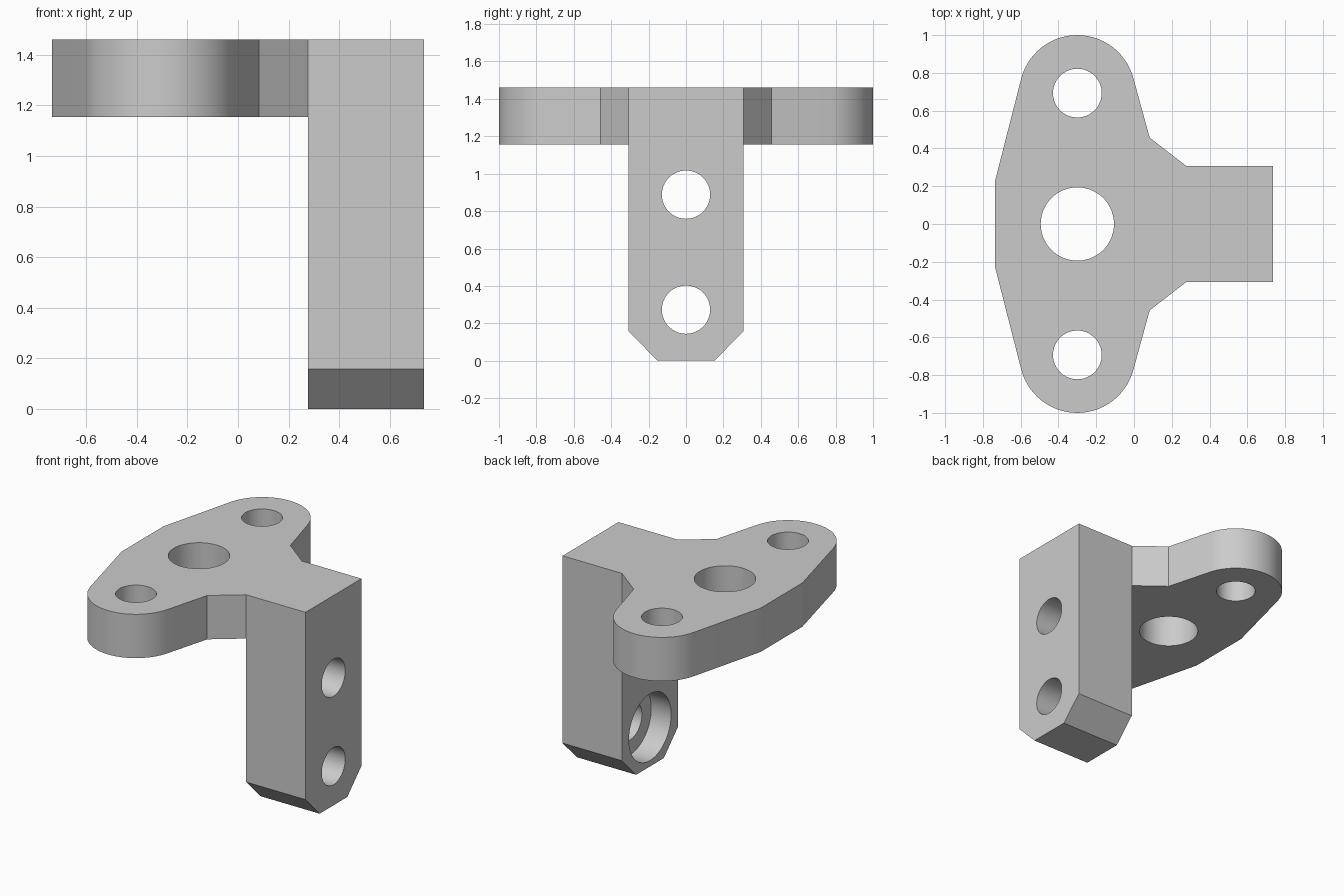
import bpy
import bmesh
from math import radians, cos, sin, pi
from mathutils import Matrix, Vector

cube = bpy.data.objects.get("Cube")
if cube:
    bpy.data.objects.remove(cube, do_unlink=True)

HEIGHT, THICK = 1.46, 0.305      # overall height, plate thickness
HALF = 0.307                     # half width of the leg, also the lug radius
LEG_IN, LEG_OUT = 0.277, 0.735   # leg faces along x
LUG_X, LUG_Y = -0.30, 0.693      # lug centre
HOLE, BORE = 0.129, 0.232        # screw hole and counterbore radii

grey = bpy.data.materials.new("light_grey")
grey.use_nodes = True
grey.diffuse_color = (0.6, 0.6, 0.6, 1)
grey.node_tree.nodes["Principled BSDF"].inputs["Base Color"].default_value = (0.6, 0.6, 0.6, 1)


def make_object(name, bm):
    bmesh.ops.recalc_face_normals(bm, faces=bm.faces)
    mesh = bpy.data.meshes.new(name)
    bm.to_mesh(mesh)
    bm.free()
    mesh.materials.append(grey)
    obj = bpy.data.objects.new(name, mesh)
    bpy.context.collection.objects.link(obj)
    return obj


def prism(name, points, direction):
    """Extrude a closed outline of 3D points along a direction."""
    bm = bmesh.new()
    face = bm.faces.new([bm.verts.new(p) for p in points])
    result = bmesh.ops.extrude_face_region(bm, geom=[face], use_keep_orig=True)
    moved = [v for v in result["geom"] if isinstance(v, bmesh.types.BMVert)]
    bmesh.ops.translate(bm, verts=moved, vec=Vector(direction))
    return make_object(name, bm)


def cylinder(name, radius, depth, centre, along_x=False):
    bm = bmesh.new()
    turn = Matrix.Rotation(pi / 2, 4, "Y") if along_x else Matrix()
    bmesh.ops.create_cone(bm, cap_ends=True, segments=64, radius1=radius, radius2=radius,
                          depth=depth, matrix=Matrix.Translation(centre) @ turn)
    return make_object(name, bm)


def combine(target, other, operation):
    """Apply a boolean and discard the helper."""
    mod = target.modifiers.new(operation.title(), "BOOLEAN")
    mod.operation, mod.object, mod.solver = operation, other, "EXACT"
    bpy.context.view_layer.update()
    graph = bpy.context.evaluated_depsgraph_get()
    result = bpy.data.meshes.new_from_object(target.evaluated_get(graph))
    target.modifiers.clear()
    target.data = result
    bpy.data.objects.remove(other, do_unlink=True)


# Mounting plate: half outline with a rounded lug, mirrored across y
tangent = radians(14.5)
steps = 28
half = [(LEG_IN, HALF), (0.083, 0.457)]
for i in range(steps + 1):
    a = tangent + (pi - 2 * tangent) * i / steps
    half.append((LUG_X + HALF * cos(a), LUG_Y + HALF * sin(a)))
half.append((-LEG_OUT, 0.23))
outline = half + [(x, -y) for x, y in reversed(half)]
bracket = prism("bracket", [(x, y, HEIGHT - THICK) for x, y in outline], (0, 0, THICK))

# Upright leg with chamfered lower corners
side = [(HALF, HEIGHT), (HALF, 0.157), (0.152, 0)]
section = side + [(-y, z) for y, z in reversed(side)]
leg = prism("leg", [(LEG_IN, y, z) for y, z in section], (LEG_OUT - LEG_IN, 0, 0))
combine(bracket, leg, "UNION")

# Plate holes: large centre hole and one in each lug
for y, radius in ((0, 0.194), (LUG_Y, HOLE), (-LUG_Y, HOLE)):
    cutter = cylinder("plate_hole", radius, 1, (LUG_X, y, HEIGHT - THICK / 2))
    combine(bracket, cutter, "DIFFERENCE")

# Leg screw holes, counterbored from the inner face
for z in (0.273, 0.888):
    middle = (LEG_IN + LEG_OUT) / 2
    combine(bracket, cylinder("screw_hole", HOLE, 0.8, (middle, 0, z), True), "DIFFERENCE")
    combine(bracket, cylinder("counterbore", BORE, 0.306, (LEG_IN, 0, z), True), "DIFFERENCE")

# Smooth curved walls, keep edges sharp
bpy.ops.object.select_all(action="DESELECT")
bracket.select_set(True)
bpy.context.view_layer.objects.active = bracket
bpy.ops.object.shade_smooth_by_angle(angle=radians(12))
